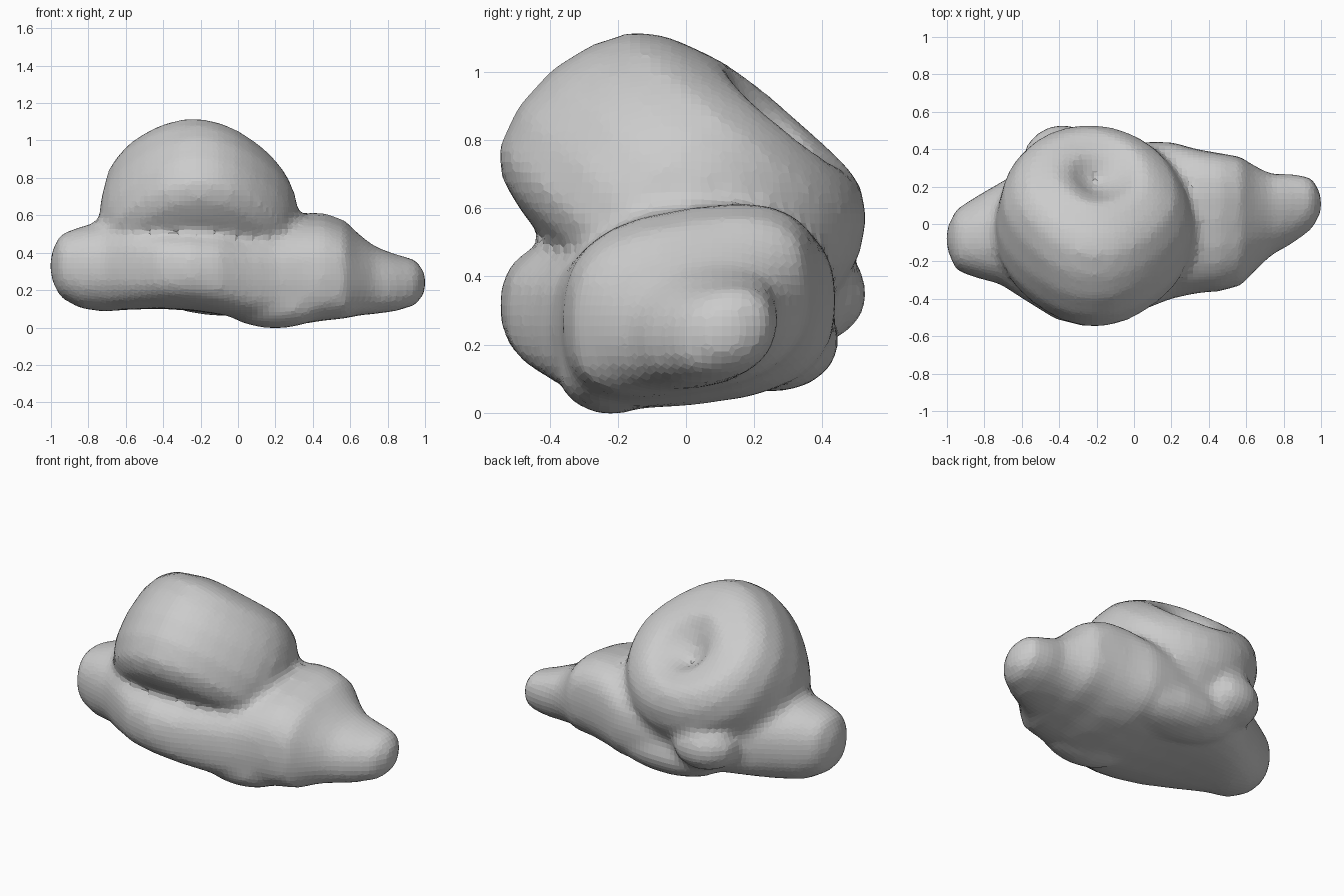
import bpy, bmesh, math
from mathutils import Vector

if "Cube" in bpy.data.objects:
    bpy.data.objects.remove(bpy.data.objects["Cube"])


def loft(name, rings, start=None, end=None):
    """Skin closed rings of points into one flat-shaded object."""
    bm = bmesh.new()
    vs = [[bm.verts.new(p) for p in ring] for ring in rings]
    n = len(rings[0])
    for a, b in zip(vs, vs[1:]):
        for i in range(n):
            j = (i + 1) % n
            bm.faces.new((a[i], a[j], b[j], b[i]))
    for ring, tip in ((vs[0], start), (vs[-1], end)):
        t = bm.verts.new(tip)
        for i in range(n):
            bm.faces.new((ring[i], ring[(i + 1) % n], t))
    bmesh.ops.recalc_face_normals(bm, faces=bm.faces)
    me = bpy.data.meshes.new(name)
    bm.to_mesh(me)
    bm.free()
    ob = bpy.data.objects.new(name, me)
    bpy.context.collection.objects.link(ob)
    return ob


def spow(v, e):
    return math.copysign(abs(v) ** e, v)


# Body: soft rounded sections along x (x, ymin, ymax, zmin, zmax, shear)
sections = [
    (-0.99, -0.16, 0.00, 0.24, 0.42, 0), (-0.95, -0.25, 0.08, 0.16, 0.50, 0),
    (-0.84, -0.29, 0.15, 0.10, 0.54, 0), (-0.72, -0.32, 0.22, 0.085, 0.57, 0),
    (-0.58, -0.41, 0.30, 0.095, 0.56, 0), (-0.42, -0.51, 0.38, 0.10, 0.54, 0),
    (-0.26, -0.55, 0.42, 0.09, 0.54, 0), (-0.10, -0.53, 0.43, 0.07, 0.54, 0.02),
    (0.05, -0.46, 0.44, 0.04, 0.54, 0.06), (0.20, -0.40, 0.44, 0.02, 0.56, 0.10),
    (0.34, -0.37, 0.40, 0.03, 0.60, 0.14), (0.46, -0.36, 0.38, 0.05, 0.60, 0.15),
    (0.57, -0.33, 0.36, 0.06, 0.56, 0.15), (0.65, -0.25, 0.31, 0.07, 0.49, 0.15),
    (0.73, -0.17, 0.27, 0.075, 0.43, 0.15), (0.84, -0.11, 0.27, 0.09, 0.39, 0.15),
    (0.95, -0.03, 0.25, 0.12, 0.36, 0.15), (0.99, 0.04, 0.18, 0.17, 0.31, 0.1),
]
N = 24
rings = []
for x, y0, y1, z0, z1, sh in sections:
    cy, cz, ry, rz = (y0 + y1) / 2, (z0 + z1) / 2, (y1 - y0) / 2, (z1 - z0) / 2
    e = 0.72 if abs(x) < 0.6 else 0.88
    ring = []
    for i in range(N):
        a = 2 * math.pi * i / N
        dy = ry * spow(math.cos(a), e)
        ring.append((x, cy + dy, max(0.0, cz + rz * spow(math.sin(a), e) + sh * dy)))
    rings.append(ring)
body = loft("body", rings, (-1.01, -0.08, 0.33), (1.01, 0.10, 0.24))

# Shell: thick tilted disc with a dished, coiled upper face
center = Vector((-0.21, -0.01, 0.62))
axis = Vector((0, 0.67, 0.74)).normalized()
down = Vector((0, axis.z, -axis.y))
side = Vector((1, 0, 0))
profile = [(0.035, 0.27), (0.08, 0.30), (0.14, 0.345), (0.21, 0.375), (0.28, 0.375),
           (0.36, 0.35), (0.435, 0.295), (0.495, 0.19), (0.53, 0.03), (0.53, -0.12),
           (0.49, -0.25), (0.42, -0.31), (0.32, -0.34), (0.2, -0.36), (0.08, -0.37)]
M = 32


def shell_point(r, h, a):
    c, s = math.cos(a), math.sin(a)
    shift = 0.09 * max(0, 1 - r / 0.36) if h > 0 else 0
    if h > 0.15:
        h += 0.07 * r * s - 0.12 * min(r, 0.3) * c
        h += 0.02 * math.cos(a - r * 22) * max(0, 1 - abs(r - 0.2) / 0.2)
    if s < 0:  # slightly pointed crown with sloping shoulders
        r *= 1 + 0.03 * s * s - 0.06 * math.sin(2 * a) ** 2
    return center + side * (r * c) + down * (r * s + shift) + axis * h


shell = loft("shell",
             [[shell_point(r, h, 2 * math.pi * i / M) for i in range(M)] for r, h in profile],
             shell_point(0, 0.25, 0), shell_point(0, -0.375, 0))


# Small lumps where the shell meets the back of the body
def lump(name, loc, scale, rot=0):
    bpy.ops.mesh.primitive_uv_sphere_add(segments=16, ring_count=10, location=loc,
                                         rotation=(0, 0, rot))
    ob = bpy.context.object
    ob.name = name
    ob.scale = scale
    return ob


lumps = [lump("back_lump", (-0.40, 0.36, 0.35), (0.20, 0.17, 0.15), 0.35),
         lump("back_foot", (-0.05, 0.25, 0.21), (0.42, 0.20, 0.15), -0.1),
         lump("front_foot", (0.20, -0.22, 0.12), (0.28, 0.16, 0.125), 0.0)]

# Melt all parts into one clay-like skin
for ob in bpy.data.objects:
    ob.select_set(True)
bpy.context.view_layer.objects.active = body
bpy.ops.object.join()
body.name = "clay_figure"
remesh = body.modifiers.new("fuse", 'REMESH')
remesh.mode = 'VOXEL'
remesh.voxel_size = 0.03
soften = body.modifiers.new("soften", 'SMOOTH')
soften.factor = 0.5
soften.iterations = 5
